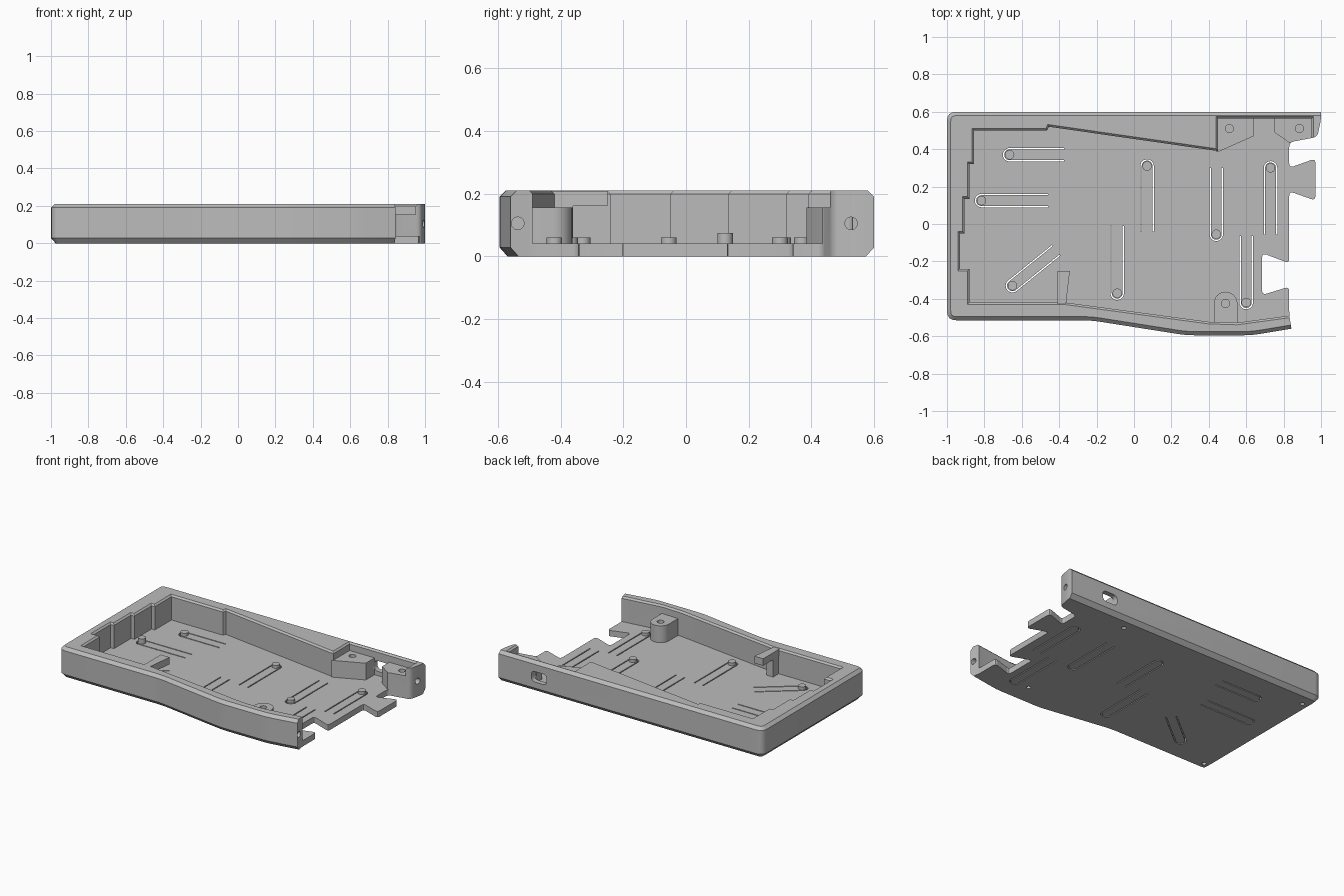
import bpy, bmesh, math
from mathutils import Vector, Matrix

cube = bpy.data.objects.get("Cube")
if cube:
    bpy.data.objects.remove(cube, do_unlink=True)

grey = bpy.data.materials.new("grey plastic")
grey.use_nodes = True
COLOUR = (0.5, 0.5, 0.5, 1)
grey.diffuse_color = COLOUR
grey.node_tree.nodes["Principled BSDF"].inputs["Base Color"].default_value = COLOUR

H = 0.21        # case height
FLOOR = 0.04    # floor thickness
SHELF = 0.155   # top of the screw bosses


def fillet(points, radius, steps=4):
    """Round every corner of a closed outline."""
    out, n = [], len(points)
    pts = [Vector(p) for p in points]
    for i, p in enumerate(pts):
        a, b = pts[i - 1] - p, pts[(i + 1) % n] - p
        r = min(radius, a.length * 0.45, b.length * 0.45)
        start, end = p + a.normalized() * r, p + b.normalized() * r
        for k in range(steps + 1):
            t = k / steps
            out.append(start * (1 - t) ** 2 + p * 2 * t * (1 - t) + end * t * t)
    return out


def offset(points, d):
    """Mitred outward offset of a counter-clockwise outline."""
    pts, out = [Vector(p) for p in points], []
    for i, p in enumerate(pts):
        e1 = (p - pts[i - 1]).normalized()
        e2 = (pts[(i + 1) % len(pts)] - p).normalized()
        n1, n2 = Vector((e1.y, -e1.x)), Vector((e2.y, -e2.x))
        out.append(p + (n1 + n2) * d / max(0.3, 1 + n1.dot(n2)))
    return out


def loft(name, outline, levels):
    """Solid from one outline stacked at (height, offset) levels."""
    bm = bmesh.new()
    rings = [[bm.verts.new((p.x, p.y, z)) for p in offset(outline, d)] for z, d in levels]
    n = len(outline)
    for low, high in zip(rings, rings[1:]):
        for i in range(n):
            j = (i + 1) % n
            bm.faces.new((low[i], low[j], high[j], high[i]))
    bm.faces.new(rings[0][::-1])
    bm.faces.new(rings[-1])
    return finish(name, bm)


def prism(name, outline, z0, z1):
    return loft(name, outline, [(z0, 0), (z1, 0)])


def cylinder(name, centre, radius, length, along_x=False):
    bm = bmesh.new()
    turn = Matrix.Rotation(math.pi / 2, 4, 'Y') if along_x else Matrix()
    bmesh.ops.create_cone(bm, cap_ends=True, segments=24, radius1=radius, radius2=radius,
                          depth=length, matrix=Matrix.Translation(centre) @ turn)
    return finish(name, bm)


def finish(name, bm):
    bmesh.ops.recalc_face_normals(bm, faces=bm.faces)
    mesh = bpy.data.meshes.new(name)
    bm.to_mesh(mesh)
    bm.free()
    mesh.materials.append(grey)
    obj = bpy.data.objects.new(name, mesh)
    bpy.context.collection.objects.link(obj)
    return obj


def combine(target, tool, operation='DIFFERENCE'):
    """Apply a boolean and drop the helper."""
    mod = target.modifiers.new("cut", 'BOOLEAN')
    mod.operation, mod.object, mod.solver = operation, tool, 'EXACT'
    bpy.context.view_layer.objects.active = target
    bpy.ops.object.modifier_apply(modifier=mod.name)
    bpy.data.objects.remove(tool, do_unlink=True)


# Chamfered outer body, running past the right end before it is trimmed
body = [(-1, -0.515), (-0.23, -0.515), (0.28, -0.595), (0.63, -0.595),
        (0.84, -0.56), (1.2, -0.5), (1.2, 0.6), (-1, 0.6)]
case = loft("case", fillet(body, 0.05),
            [(0, -0.025), (0.028, 0), (H - 0.02, 0), (H, -0.02)])

# Stepped inner pocket with a flared rim
pocket = [(-0.93, -0.24), (-0.88, -0.24), (-0.88, -0.42), (-0.365, -0.42),
          (0.4, -0.523), (0.55, -0.528), (0.83, -0.49), (1.3, -0.42),
          (1.3, 0.4), (0.95, 0.4), (0.95, 0.565), (0.45, 0.565), (0.45, 0.39),
          (-0.455, 0.52), (-0.465, 0.5), (-0.855, 0.5), (-0.855, 0.32),
          (-0.88, 0.32), (-0.88, 0.135), (-0.905, 0.135), (-0.905, -0.05), (-0.93, -0.05)]
combine(case, loft("pocket", pocket, [(FLOOR, 0), (H - 0.011, 0), (H + 0.009, 0.02)]))

# Screw bosses, arched front boss and the overhanging stub
back_boss = [(0.44, 0.385), (0.455, 0.388), (0.64, 0.47), (0.64, 0.58), (0.44, 0.58)]
end_boss = [(0.75, 0.49), (0.83, 0.435), (0.97, 0.458), (0.97, 0.58), (0.75, 0.58)]
arch = [(0.49 + 0.063 * math.cos(math.pi * k / 12), -0.425 + 0.063 * math.sin(math.pi * k / 12))
        for k in range(13)]
front_boss = [(0.427, -0.55), (0.553, -0.55)] + arch
stub = [(-0.41, -0.44), (-0.365, -0.44), (-0.343, -0.25), (-0.41, -0.25)]
pillar = [(-0.409, -0.44), (-0.366, -0.44), (-0.358, -0.36), (-0.409, -0.36)]
for outline, z0, z1 in ((back_boss, 0.02, SHELF), (end_boss, 0.02, SHELF),
                        (front_boss, 0.02, SHELF), (pillar, 0.02, 0.18),
                        (stub, 0.16, H - 0.002)):
    combine(case, prism("boss", outline, z0, z1), 'UNION')

# Jigsaw right end: one tab and one socket
trim = [(1, 0.8), (1, 0.56), (0.98, 0.465), (0.83, 0.437), (0.83, 0.3),
        (0.97, 0.35), (0.97, 0.125), (0.83, 0.175), (0.83, -0.21),
        (0.685, -0.155), (0.685, -0.38), (0.83, -0.335), (0.83, -0.49),
        (0.845, -0.58), (0.845, -0.8), (1.5, -0.8), (1.5, 0.8)]
combine(case, prism("trim", fillet(trim, 0.025), -0.1, 0.4))

# Vertical screw holes in the bosses and small locating holes underneath
for x, y in ((0.51, 0.51), (0.885, 0.51), (0.49, -0.425)):
    combine(case, cylinder("screw_hole", (x, y, SHELF), 0.022, 0.16))
for x, y in ((0.51, 0.51), (0.49, -0.425), (-0.93, 0.5), (-0.94, -0.45)):
    combine(case, cylinder("locating_hole", (x, y, 0), 0.014, 0.06))

# Joining holes in the end faces
for x, y in ((0.97, 0.527), (0.83, -0.537)):
    combine(case, cylinder("joining_hole", (x, y, 0.105), 0.02, 0.16, True))

# Rounded connector port through the back wall
port = prism("port", fillet([(-0.058, -0.036), (0.058, -0.036), (0.058, 0.036),
                             (-0.058, 0.036)], 0.03), -0.05, 0.05)
port.data.transform(Matrix.Translation((0.695, 0.6, 0.105)) @ Matrix.Rotation(math.pi / 2, 4, 'X'))
combine(case, port)

# Spring buttons: (x, y, arm angle in degrees, arm length, button height)
buttons = [(-0.665, 0.37, 0, 0.29, 0.06), (-0.815, 0.125, 0, 0.355, 0.075),
           (-0.65, -0.33, 39, 0.3, 0.06), (0.07, 0.31, -90, 0.35, 0.06),
           (0.44, -0.055, 90, 0.355, 0.06), (0.73, 0.3, -90, 0.355, 0.06),
           (-0.09, -0.37, 90, 0.36, 0.06), (0.6, -0.42, 90, 0.355, 0.06)]


def half_ring(radius, length):
    """Open U path around the button and along both sides of the arm."""
    arc = [(radius * math.cos(a), radius * math.sin(a))
           for a in (math.radians(90 + 15 * k) for k in range(13))]
    return [(length, radius)] + arc + [(length, -radius)]


for x, y, angle, length, top in buttons:
    place = Matrix.Translation((x, y, 0)) @ Matrix.Rotation(math.radians(angle), 4, 'Z')
    slit = prism("slit", half_ring(0.036, length) + half_ring(0.029, length)[::-1], -0.02, 0.06)
    slit.data.transform(place)
    combine(case, slit)
    button = cylinder("button", (0, 0, (0.01 + top) / 2), 0.025, top - 0.01)
    button.data.transform(place)
    combine(case, button, 'UNION')

# Smooth the rounded corners, keep the edges crisp
bpy.ops.object.select_all(action='DESELECT')
case.select_set(True)
bpy.context.view_layer.objects.active = case
bpy.ops.object.shade_smooth_by_angle(angle=math.radians(30))
